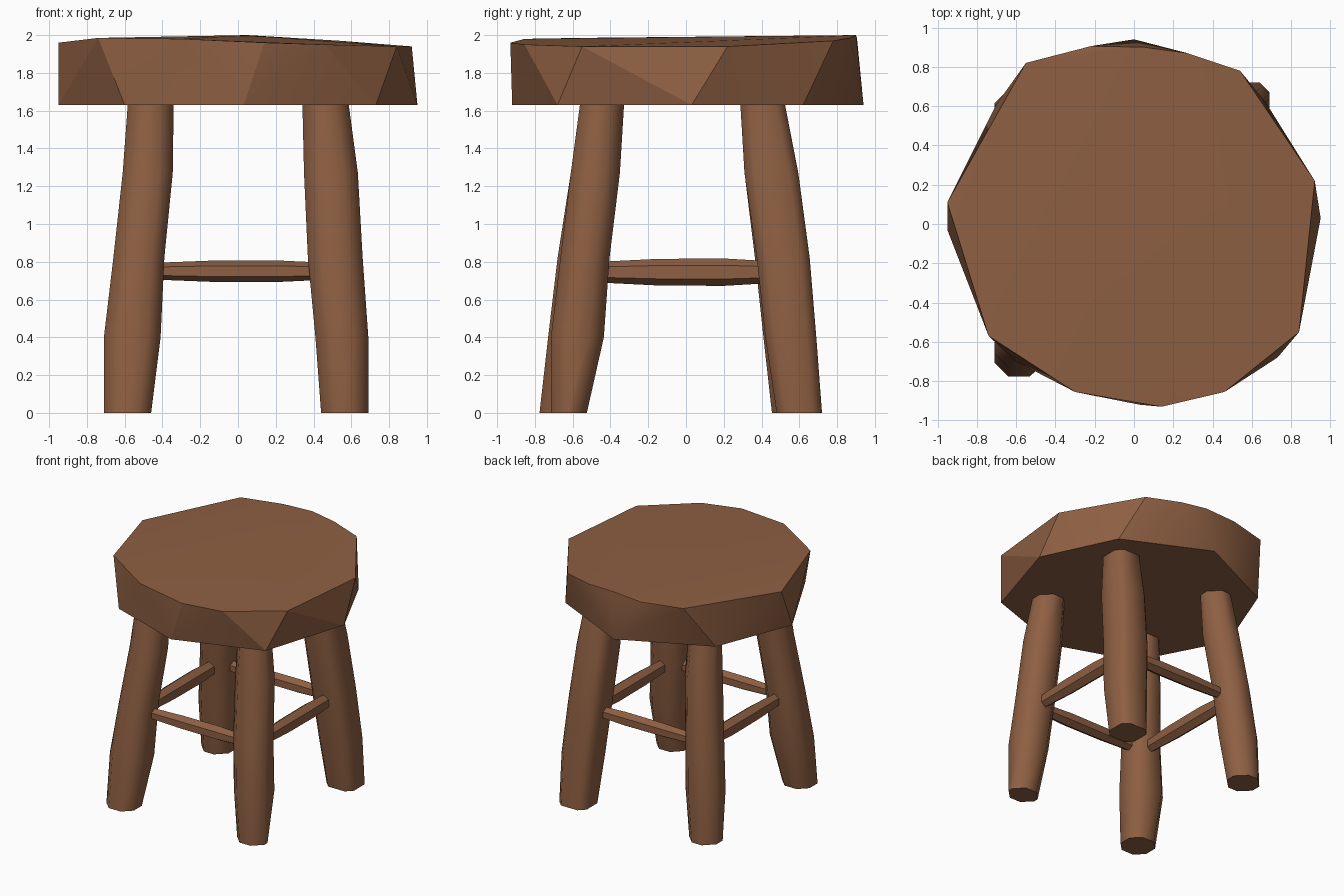
import bpy, bmesh, math

if "Cube" in bpy.data.objects:
    bpy.data.objects.remove(bpy.data.objects["Cube"])

wood = bpy.data.materials.new("brown_wood")
wood.diffuse_color = (0.27, 0.115, 0.055, 1)
wood.use_nodes = True
wood.node_tree.nodes["Principled BSDF"].inputs["Base Color"].default_value = wood.diffuse_color


def finish(bm, name, angle):
    bmesh.ops.recalc_face_normals(bm, faces=bm.faces)
    mesh = bpy.data.meshes.new(name)
    bm.to_mesh(mesh)
    bm.free()
    mesh.materials.append(wood)
    ob = bpy.data.objects.new(name, mesh)
    bpy.context.collection.objects.link(ob)
    bpy.ops.object.select_all(action='DESELECT')
    ob.select_set(True)
    bpy.context.view_layer.objects.active = ob
    bpy.ops.object.shade_smooth_by_angle(angle=math.radians(angle))
    return ob


def loft(rings, name, angle):
    """Skin a stack of equal-sided rings and cap both ends."""
    bm = bmesh.new()
    loops = [[bm.verts.new(p) for p in ring] for ring in rings]
    n = len(loops[0])
    for a, b in zip(loops, loops[1:]):
        for i in range(n):
            j = (i + 1) % n
            bm.faces.new((a[i], a[j], b[j], b[i]))
    bm.faces.new(loops[0][::-1])
    bm.faces.new(loops[-1])
    return finish(bm, name, angle)


def chamfered(x0, x1, y0, y1, z, c):
    return [(x0 + c, y0, z), (x1 - c, y0, z), (x1, y0 + c, z), (x1, y1 - c, z),
            (x1 - c, y1, z), (x0 + c, y1, z), (x0, y1 - c, z), (x0, y0 + c, z)]


# Seat: rough-hewn slab, hull of uneven top and bottom outlines
top = [(-.95, .11, 1.96), (-.55, .82, 1.985), (-.22, .905, 1.985), (.05, .90, 2.0),
       (.27, .87, 1.985), (.54, .78, 1.97), (.92, .22, 1.94), (.84, -.55, 1.94),
       (.46, -.855, 1.95), (.14, -.93, 1.96), (-.30, -.855, 1.98), (-.74, -.57, 1.985)]
bottom = [(.95, .03), (.73, -.68), (.03, -.92), (-.60, -.70),
          (-.95, -.03), (-.70, .61), (0, .94), (.67, .62)]
bm = bmesh.new()
for p in top + [(x, y, 1.63) for x, y in bottom]:
    bm.verts.new(p)
bmesh.ops.convex_hull(bm, input=bm.verts)
finish(bm, "seat", 20)

# Legs: splayed, hand-carved posts; each level is centre x, centre y, width, depth
heights = (0, .40, .82, 1.27, 1.68)
legs = {
    "front_left_leg": (.07, [(-.585, -.653, .25, .245), (-.56, -.585, .30, .29),
                             (-.525, -.545, .27, .27), (-.478, -.48, .265, .26),
                             (-.46, -.44, .24, .23)]),
    "front_right_leg": (.075, [(.565, -.62, .25, .19), (.55, -.575, .28, .28),
                               (.515, -.535, .29, .26), (.492, -.48, .285, .26),
                               (.46, -.44, .24, .23)]),
    "back_right_leg": (.05, [(.565, .60, .25, .24), (.55, .555, .28, .27),
                             (.515, .515, .28, .28), (.485, .452, .27, .285),
                             (.46, .40, .24, .23)]),
    "back_left_leg": (.08, [(-.585, .575, .25, .24), (-.56, .545, .29, .27),
                            (-.525, .505, .27, .28), (-.478, .45, .265, .28),
                            (-.46, .40, .24, .23)]),
}
for name, (c, levels) in legs.items():
    loft([chamfered(x - w / 2, x + w / 2, y - d / 2, y + d / 2, z, c)
          for z, (x, y, w, d) in zip(heights, levels)], name, 50)


# Rungs: six-sided bars, slightly thicker in the middle
def rung(name, axis, offset, thick, tall, z):
    rings = []
    for t, s in ((-.47, .75), (-.15, .97), (.2, 1), (.47, .78)):
        ring = []
        for k in range(6):
            a = math.tau * (k + .5) / 6
            u = offset + thick / 2 * s * math.cos(a) / math.cos(math.pi / 6)
            h = z + tall / 2 * s * math.sin(a)
            ring.append((t, u, h) if axis == 'x' else (u, t, h))
        rings.append(ring)
    loft(rings, name, 50)


rung("front_rung", 'x', -.53, .10, .115, .75)
rung("back_rung", 'x', .50, .10, .115, .75)
rung("left_rung", 'y', -.52, .10, .145, .745)
rung("right_rung", 'y', .52, .10, .145, .745)
